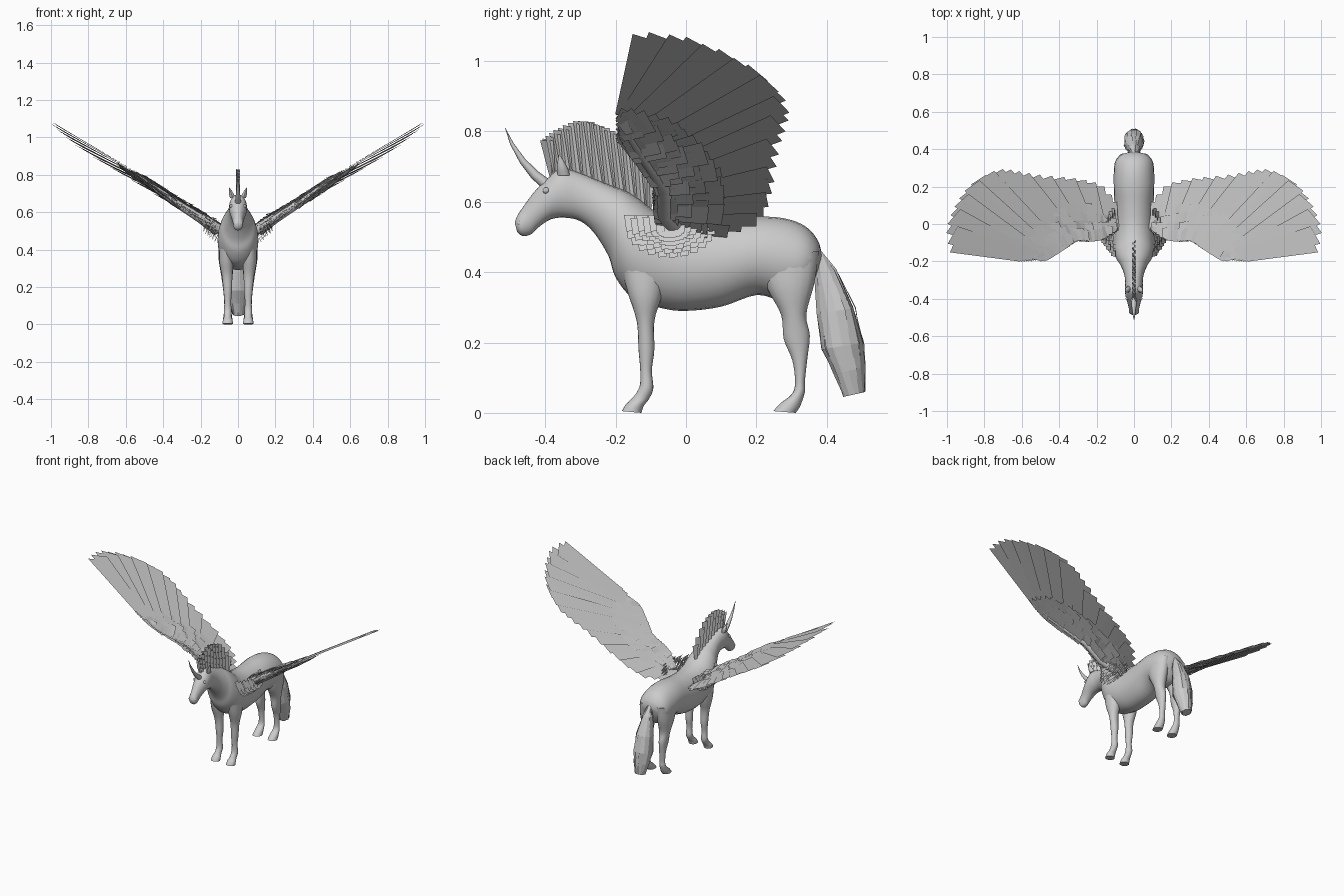
import bpy, bmesh, math, random
from mathutils import Vector

random.seed(4)
if "Cube" in bpy.data.objects:
    bpy.data.objects.remove(bpy.data.objects["Cube"], do_unlink=True)

grey = bpy.data.materials.new("pale_grey")
grey.use_nodes = True
grey.diffuse_color = (0.6, 0.6, 0.6, 1)
grey.node_tree.nodes["Principled BSDF"].inputs["Base Color"].default_value = (0.6, 0.6, 0.6, 1)


def finish(name, bm, smooth=False):
    mesh = bpy.data.meshes.new(name)
    bm.to_mesh(mesh)
    bm.free()
    ob = bpy.data.objects.new(name, mesh)
    bpy.context.collection.objects.link(ob)
    mesh.materials.append(grey)
    for p in mesh.polygons:
        p.use_smooth = smooth
    return ob


def spline(pts, t):
    """Smooth point at t (0..1) through a list of equal-length tuples."""
    f = min(max(t, 0), 1) * (len(pts) - 1)
    i = min(int(f), len(pts) - 2)
    u = f - i
    p = [Vector(pts[min(max(i + k, 0), len(pts) - 1)]) for k in (-1, 0, 1, 2)]
    return (p[1] * 2 + (p[2] - p[0]) * u + (p[0] * 2 - p[1] * 5 + p[2] * 4 - p[3]) * u * u
            + (p[1] * 3 - p[0] - p[2] * 3 + p[3]) * u ** 3) / 2


def loft(name, rings, side=1, steps=4, sides=24, smooth=True, jitter=0.0):
    """Rings are (y1, z1, y2, z2, centre x, half width): an ellipse between two outline points."""
    bm = bmesh.new()
    loops = []
    n = (len(rings) - 1) * steps
    for k in range(n + 1):
        y1, z1, y2, z2, cx, hw = spline([Vector(r) for r in rings], k / n)
        loop = []
        for s in range(sides):
            a = math.tau * s / sides
            r = 1 - jitter * random.random()
            c = math.cos(a) * r
            loop.append(bm.verts.new((side * (cx + hw * math.sin(a) * r),
                                      (y1 + y2) / 2 + (y1 - y2) / 2 * c,
                                      (z1 + z2) / 2 + (z1 - z2) / 2 * c)))
        loops.append(loop)
    for a, b in zip(loops, loops[1:]):
        for s in range(sides):
            q = (s + 1) % sides
            bm.faces.new((a[s], a[q], b[q], b[s]))
    bm.faces.new(loops[0])
    bm.faces.new(loops[-1])
    bmesh.ops.recalc_face_normals(bm, faces=bm.faces)
    ob = finish(name, bm, smooth)
    if smooth:
        bpy.ops.object.select_all(action="DESELECT")
        ob.select_set(True)
        bpy.context.view_layer.objects.active = ob
        bpy.ops.object.shade_smooth_by_angle(angle=math.radians(50))
    return ob


# Body, neck and head in one skin, from rump to muzzle
loft("body", [
    (.386, .45, .382, .43, 0, .02), (.375, .49, .365, .38, 0, .07),
    (.34, .53, .33, .33, 0, .1), (.28, .553, .27, .32, 0, .108),
    (.2, .558, .2, .335, 0, .108), (.1, .55, .1, .302, 0, .105),
    (0, .55, 0, .29, 0, .105), (-.08, .57, -.07, .298, 0, .108),
    (-.13, .605, -.15, .325, 0, .108), (-.17, .63, -.2, .385, 0, .095),
    (-.21, .645, -.22, .445, 0, .075), (-.26, .665, -.26, .51, 0, .055),
    (-.31, .685, -.3, .545, 0, .047), (-.355, .695, -.345, .555, 0, .048),
    (-.39, .67, -.385, .55, 0, .045), (-.43, .63, -.42, .527, 0, .034),
    (-.46, .59, -.44, .508, 0, .028), (-.48, .56, -.465, .503, 0, .026),
    (-.487, .54, -.48, .515, 0, .012)])

FRONT_LEG = [
    (-.185, .42, -.05, .42, .06, .04), (-.165, .34, -.07, .33, .062, .038),
    (-.14, .26, -.09, .26, .058, .028), (-.135, .18, -.09, .18, .055, .023),
    (-.13, .12, -.097, .12, .055, .018), (-.132, .075, -.093, .07, .055, .021),
    (-.15, .045, -.105, .04, .055, .02), (-.17, .025, -.12, .02, .055, .026),
    (-.183, .005, -.127, 0, .055, .028)]
HIND_LEG = [
    (.2, .44, .378, .46, .058, .045), (.23, .355, .365, .37, .062, .043),
    (.27, .28, .342, .28, .06, .033), (.278, .21, .352, .22, .058, .025),
    (.302, .15, .345, .155, .056, .02), (.31, .09, .338, .09, .055, .018),
    (.302, .055, .338, .06, .055, .021), (.268, .027, .325, .02, .055, .026),
    (.248, .005, .312, 0, .055, .028)]
EAR = [(-.365, .675, -.33, .675, .028, .014), (-.367, .7, -.338, .7, .036, .012),
       (-.362, .733, -.358, .733, .047, .001)]

# Tail: a faceted bundle with loose locks over it
TAIL = [(.37, .475, .385, .46, 0, .012), (.363, .38, .43, .41, 0, .03),
        (.368, .28, .485, .3, 0, .05), (.38, .18, .508, .2, 0, .055),
        (.415, .11, .512, .13, 0, .045), (.445, .045, .512, .06, 0, .03)]
loft("tail", TAIL, steps=1, sides=9, smooth=False, jitter=.3)
bm = bmesh.new()
for i in range(14):
    a = math.tau * i / 14
    prev = None
    for k in range(6):
        y1, z1, y2, z2, cx, hw = TAIL[k]
        pair = []
        for d in (-.25, .25):
            r = .85 + .15 * random.random()
            c = math.cos(a + d) * r
            pair.append(bm.verts.new((hw * 1.1 * math.sin(a + d) * r,
                                      (y1 + y2) / 2 + (y1 - y2) / 2 * c,
                                      (z1 + z2) / 2 + (z1 - z2) / 2 * c)))
        if prev:
            bm.faces.new((prev[0], prev[1], pair[1], pair[0]))
        prev = pair
finish("tail_locks", bm)

# Mane: a fan of overlapping upright cards
CREST = [(-.385, .66), (-.33, .68), (-.25, .65), (-.17, .615), (-.1, .57)]
MANE_TIPS = [(-.4, .775), (-.36, .805), (-.3, .83), (-.24, .815), (-.17, .77), (-.1, .68)]
bm = bmesh.new()
for i in range(22):
    t = i / 21
    lean = .007 * (-1) ** i
    step = .008 * random.random()
    bottom = [spline(CREST, t - .03), spline(CREST, t + .04)]
    tip = spline(MANE_TIPS, t)
    top = [tip + Vector((.017, -step)), tip + Vector((-.015, 0))]
    bm.faces.new([bm.verts.new((x, p.x, p.y)) for p, x in
                  zip(bottom + top, (lean, -lean, -lean * 1.5, lean * 1.5))])
finish("mane", bm)


def tube(name, pts, bevel):
    """Tapered round tube through (x, y, z, radius) points."""
    cu = bpy.data.curves.new(name, "CURVE")
    cu.dimensions = "3D"
    cu.bevel_depth = bevel
    cu.bevel_resolution = 2
    cu.use_fill_caps = True
    sp = cu.splines.new("POLY")
    sp.points.add(len(pts) - 1)
    for q, p in zip(sp.points, pts):
        q.co = (*p[:3], 1)
        q.radius = p[3]
    cu.materials.append(grey)
    ob = bpy.data.objects.new(name, cu)
    bpy.context.collection.objects.link(ob)


tube("horn", [(0, -.385, .64, 1), (0, -.43, .677, .8), (0, -.465, .717, .55),
              (0, -.495, .765, .3), (0, -.515, .812, .02)], .017)


def wing_z(x, y):
    return .51 + .62 * (x - .08) - .13 * (y + .1)


def feather(bm, side, base, tip, width, lift, tilt):
    """Flat card with a slanted square end, laid on the wing surface."""
    d = (tip - base).normalized()
    n = Vector((-d.y, d.x))
    corners = ((base - n * width * .35, 0), (base + n * width * .35, tilt),
               (tip + n * width * .5 - d * width * .25, tilt), (tip - n * width * .5, 0))
    bm.faces.new([bm.verts.new((side * p.x, p.y, wing_z(p.x, p.y) + lift + dz))
                  for p, dz in corners])


ARM = [(.11, -.02), (.2, -.07), (.32, -.07), (.42, -.12), (.52, -.165), (.6, -.165)]
FLIGHT_TIPS = [(.13, .13), (.2, .21), (.3, .24), (.42, .25), (.55, .255), (.66, .27),
               (.75, .28), (.84, .245), (.905, .175), (.955, .09), (.985, .0), (.975, -.1)]
COVERT_TIPS = [(.13, .05), (.2, .1), (.33, .11), (.45, .08), (.55, .02), (.61, -.06), (.63, -.15)]

for side, word in ((1, "left"), (-1, "right")):
    loft(word + "_front_leg", FRONT_LEG, side, sides=16)
    loft(word + "_hind_leg", HIND_LEG, side, sides=16)
    loft(word + "_ear", EAR, side, sides=8)

    # Eye and nostril bumps
    for part, at, r in (("eye", (.036, -.398, .632), .009), ("nostril", (.019, -.474, .54), .007)):
        bm = bmesh.new()
        bmesh.ops.create_uvsphere(bm, u_segments=12, v_segments=8, radius=r)
        bmesh.ops.translate(bm, verts=bm.verts, vec=(side * at[0], at[1], at[2]))
        finish(word + "_" + part, bm, True)

    # Wing arm
    tube(word + "_wing_arm", [(side * p[0], p[1] + .01, wing_z(*p) - .01, 1 - .17 * i)
                              for i, p in enumerate(ARM)], .035)

    # Long flight feathers
    bm = bmesh.new()
    for i in range(23):
        t = i / 22
        feather(bm, side, spline(ARM, t), spline(FLIGHT_TIPS, t), .075 + .03 * t,
                .004 * (i % 2), .01)
    finish(word + "_flight_feathers", bm)

    # Shorter feathers in rows over and under the arm
    bm = bmesh.new()
    for reach, count, width in ((1, 20, .08), (.72, 24, .06), (.45, 28, .045), (.22, 30, .04)):
        for face in (-1, 1):
            for i in range(count):
                t = i / (count - 1)
                a = spline(ARM, t)
                b = spline(COVERT_TIPS, t)
                if face > 0:
                    b.x -= .1 * t * t
                    a.x -= .1 * t * t
                end = a.lerp(b, reach + .08 * random.random())
                start = a + (a - b).normalized() * .02
                lift = face * (.008 + .026 * (1 - reach) * (1.2 - t))
                feather(bm, side, start, end, width, lift, .012 * random.uniform(-1, 1))
    finish(word + "_covert_feathers", bm)

    # Ruffled shoulder patch where the wing meets the flank
    bm = bmesh.new()
    for row in range(6):
        for i in range(12):
            a = math.pi * (i + .5 * (row % 2)) / 11.5
            r = 1 - row * .15
            y = -.045 - .115 * r * math.cos(a)
            z = .535 - .075 * r * math.sin(a)
            x = .108 + .012 * row + .008 * random.random()
            w, h = .016, .028
            bm.faces.new([bm.verts.new((side * (x + dx), y + dy, z + dz)) for dx, dy, dz in
                          ((-.012, -w, h), (-.012, w, h), (.012, w * .8, -h * .6),
                           (.012, -w * .6, -h * .7))])
    finish(word + "_shoulder_feathers", bm)
